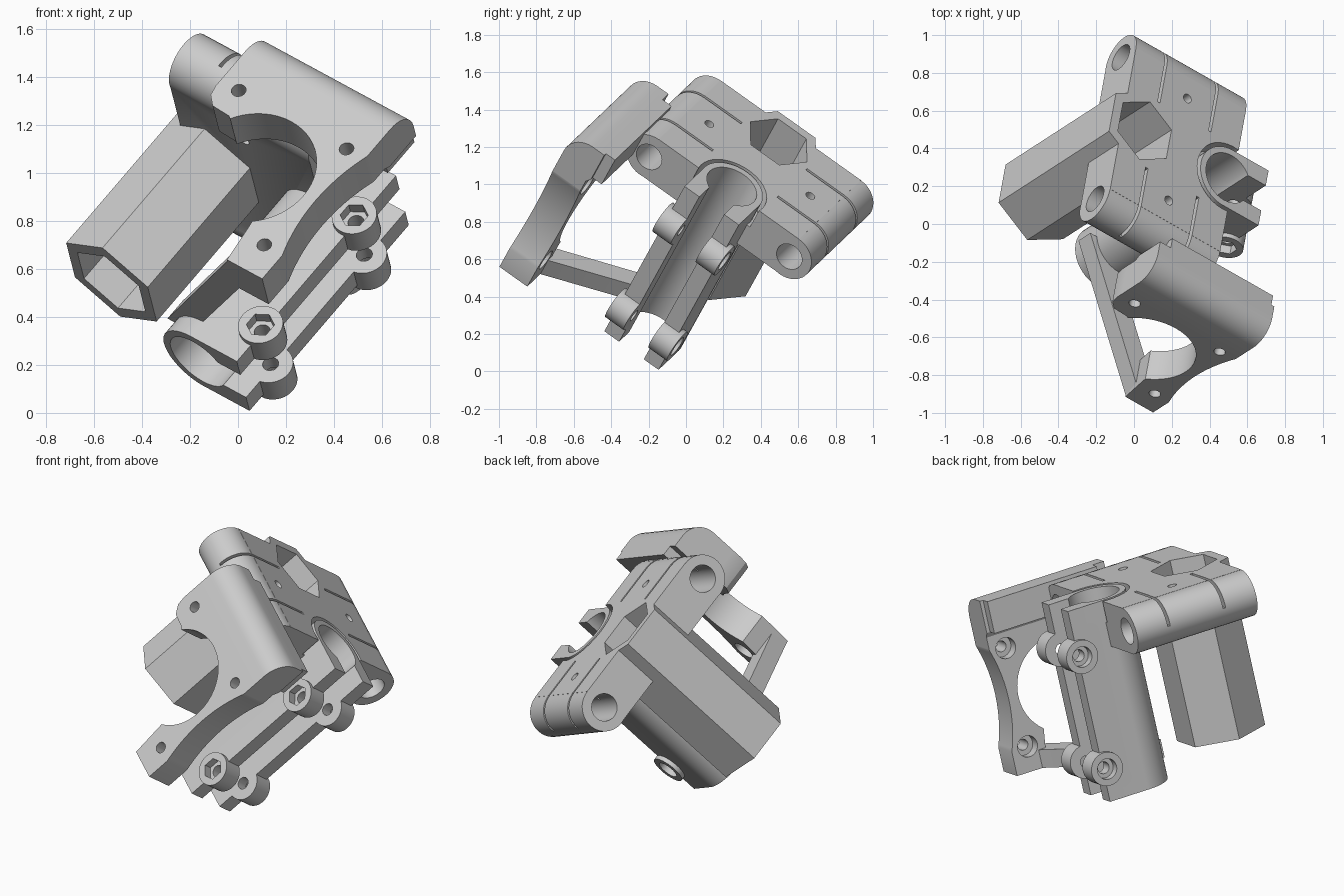
import bpy, bmesh, math
from mathutils import Matrix, Vector

if "Cube" in bpy.data.objects:
    bpy.data.objects.remove(bpy.data.objects["Cube"])

# The part is laid out square in its own a, b, c axes and tilted by this frame
W = Vector((0.60, 0.388, 0.70)).normalized()
V = Vector((0.787, -0.447, -0.426))
V = (V - W * V.dot(W)).normalized()
U = W.cross(V)
FRAME = Matrix((V, U, W)).transposed().to_4x4()

MID = -0.296               # symmetry line along b
TOP, BOTTOM = 1.085, -0.022
PLATE_A, BEARING_A, HEX_A = -0.475, -0.14, -0.70
ROD_C, ROD_GAP = 0.951, 0.465
MOTOR_A, MOTOR_C, MOTOR_HOLE = -0.097, 0.494, 0.286


def prism(name, points, axis, low, high):
    """Extrude a closed 2D outline along local axis a, b or c."""
    place = {"a": lambda p, h: (h, p[0], p[1]),
             "b": lambda p, h: (p[0], h, p[1]),
             "c": lambda p, h: (p[0], p[1], h)}[axis]
    bm = bmesh.new()
    rings = [[bm.verts.new(place(p, h)) for p in points] for h in (low, high)]
    for ring in rings:
        bm.faces.new(ring)
    n = len(points)
    for i in range(n):
        j = (i + 1) % n
        bm.faces.new((rings[0][i], rings[0][j], rings[1][j], rings[1][i]))
    bmesh.ops.recalc_face_normals(bm, faces=bm.faces)
    mesh = bpy.data.meshes.new(name)
    bm.to_mesh(mesh)
    bm.free()
    obj = bpy.data.objects.new(name, mesh)
    bpy.context.collection.objects.link(obj)
    obj.matrix_world = FRAME
    return obj


def arc(x, y, r, start=0, end=360, n=40):
    full = end - start == 360
    steps = n if full else n - 1
    angles = [math.radians(start + (end - start) * i / steps) for i in range(n)]
    return [(x + r * math.cos(t), y + r * math.sin(t)) for t in angles]


def hexagon(x, y, r):
    return arc(x, y, r, 90, 450, 6)


def box(name, a, b, c):
    return prism(name, [(a[0], b[0]), (a[1], b[0]), (a[1], b[1]), (a[0], b[1])], "c", *c)


def combine(obj, tools, operation):
    """Apply each tool to the object, then discard the tool."""
    for tool in tools:
        tool.hide_render = True
        mod = obj.modifiers.new("cut", "BOOLEAN")
        mod.operation, mod.solver, mod.object = operation, "EXACT", tool
        bpy.context.view_layer.update()
        result = bpy.data.meshes.new_from_object(
            obj.evaluated_get(bpy.context.evaluated_depsgraph_get()))
        obj.modifiers.clear()
        obj.data = result
        bpy.data.objects.remove(tool)


def finish(obj):
    bpy.ops.object.select_all(action="DESELECT")
    obj.select_set(True)
    bpy.context.view_layer.objects.active = obj
    bpy.ops.object.shade_smooth_by_angle(angle=math.radians(30))


def bore():
    return prism("bore", arc(BEARING_A, MID, 0.145), "c", -0.2, 1.3)


# Rod block: plate, two rod sockets and the long hexagonal nut tube
a0, a1 = PLATE_A - 0.37, PLATE_A + 0.37
block = box("rod_block", (a0, a1), (MID - ROD_GAP, MID + ROD_GAP), (0.82, TOP))
parts = [prism("socket", arc(MID + s * ROD_GAP, ROD_C, 0.133), "a", a0, a1) for s in (-1, 1)]
parts.append(prism("tube", hexagon(HEX_A, MID, 0.25), "c", 0.11, TOP))
combine(block, parts, "UNION")

cuts = [prism("nut_hole", hexagon(HEX_A, MID, 0.188), "c", 0, 1.3),
        prism("relief", arc(BEARING_A, MID, 0.203), "c", 0.96, 1.3), bore()]
for s in (-1, 1):
    cuts.append(prism("rod_hole", arc(MID + s * ROD_GAP, ROD_C, 0.076), "a", -1, 0.1))
    cuts.append(prism("screw_hole", arc(PLATE_A, MID + s * 0.335, 0.026, n=20), "c", 0.7, 1.3))
    for slot in (PLATE_A - 0.17, PLATE_A + 0.173):
        edges = sorted((MID + s * 0.215, MID + s * 0.7))
        cuts.append(box("slot", (slot - 0.008, slot + 0.008), edges, (0.94, 1.3)))
combine(block, cuts, "DIFFERENCE")
finish(block)

# Bearing clamp: split sleeve with two jaws and four bolt bosses
clamp = prism("bearing_clamp", arc(BEARING_A, MID, 0.181), "c", BOTTOM, TOP)
parts = [box("jaws", (BEARING_A, 0.1), (MID - 0.18, MID + 0.18), (BOTTOM, TOP))]
cuts = [bore(), box("gap", (BEARING_A, 0.4), (MID - 0.082, MID + 0.082), (-0.2, 1.3))]
BOLT_A = 0.085
for c in (0.168, 0.82):
    parts.append(prism("boss", arc(BOLT_A, c, 0.095), "b", MID - 0.205, MID + 0.205))
    cuts.append(prism("bolt", arc(BOLT_A, c, 0.034, n=20), "b", -1, 0.4))
    cuts.append(prism("nut", hexagon(BOLT_A, c, 0.06), "b", -1, MID - 0.155))
    cuts.append(prism("head", arc(BOLT_A, c, 0.058), "b", MID + 0.155, 0.4))
combine(clamp, parts, "UNION")
combine(clamp, cuts, "DIFFERENCE")
finish(clamp)

# Motor bracket: rounded top beam, L-shaped face plate, link to the rod block
FRONT, BACK = -1.11, -0.925
LEFT, RIGHT, LOW = -0.481, 0.287, 0.065
beam = arc(FRONT + 0.13, TOP - 0.13, 0.13, 180, 90, 10)
beam += [(-0.905, TOP), (-0.905, 0.9), (BACK, 0.87), (BACK, 0.8), (FRONT, 0.8)]
bracket = prism("motor_bracket", beam, "a", LEFT, RIGHT)
face = [(LEFT, 0.955), (RIGHT, 0.955), (RIGHT, LOW), (0.1, LOW), (0.07, 0.3),
        (MOTOR_A, MOTOR_C), (-0.34, 0.655), (-0.43, 0.66), (LEFT + 0.01, 0.7), (LEFT, 0.75)]
parts = [prism("face", face, "b", FRONT, BACK),
         box("link", (-0.41, RIGHT - 0.02), (-0.93, -0.845), (0.9, TOP))]
combine(bracket, parts, "UNION")
cuts = [prism("motor_opening", arc(MOTOR_A, MOTOR_C, 0.275, n=56), "b", -1.3, -0.91),
        prism("scallop", arc(RIGHT + 0.85, 0.5, 0.9, n=120), "b", -1.3, -0.91)]
for sa, sc in ((-1, 1), (1, 1), (1, -1)):
    a, c = MOTOR_A + sa * MOTOR_HOLE, MOTOR_C + sc * MOTOR_HOLE
    cuts.append(prism("screw", arc(a, c, 0.031, n=20), "b", -1.3, -0.8))
    cuts.append(prism("counterbore", arc(a, c, 0.06, n=28), "b", -0.99, -0.8))
combine(bracket, cuts, "DIFFERENCE")
finish(bracket)

# Diagonal brace from the sleeve to the foot of the bracket
brace = prism("brace", [(-0.36, -0.34), (0.1, -1.1), (0.22, -1.1), (0.13, -0.925),
                        (-0.155, -0.46), (-0.2, -0.34)], "c", LOW, 0.17)
combine(brace, [bore(), prism("screw", arc(MOTOR_A + MOTOR_HOLE, MOTOR_C - MOTOR_HOLE, 0.06),
                              "b", -1.3, -0.8)], "DIFFERENCE")
finish(brace)
